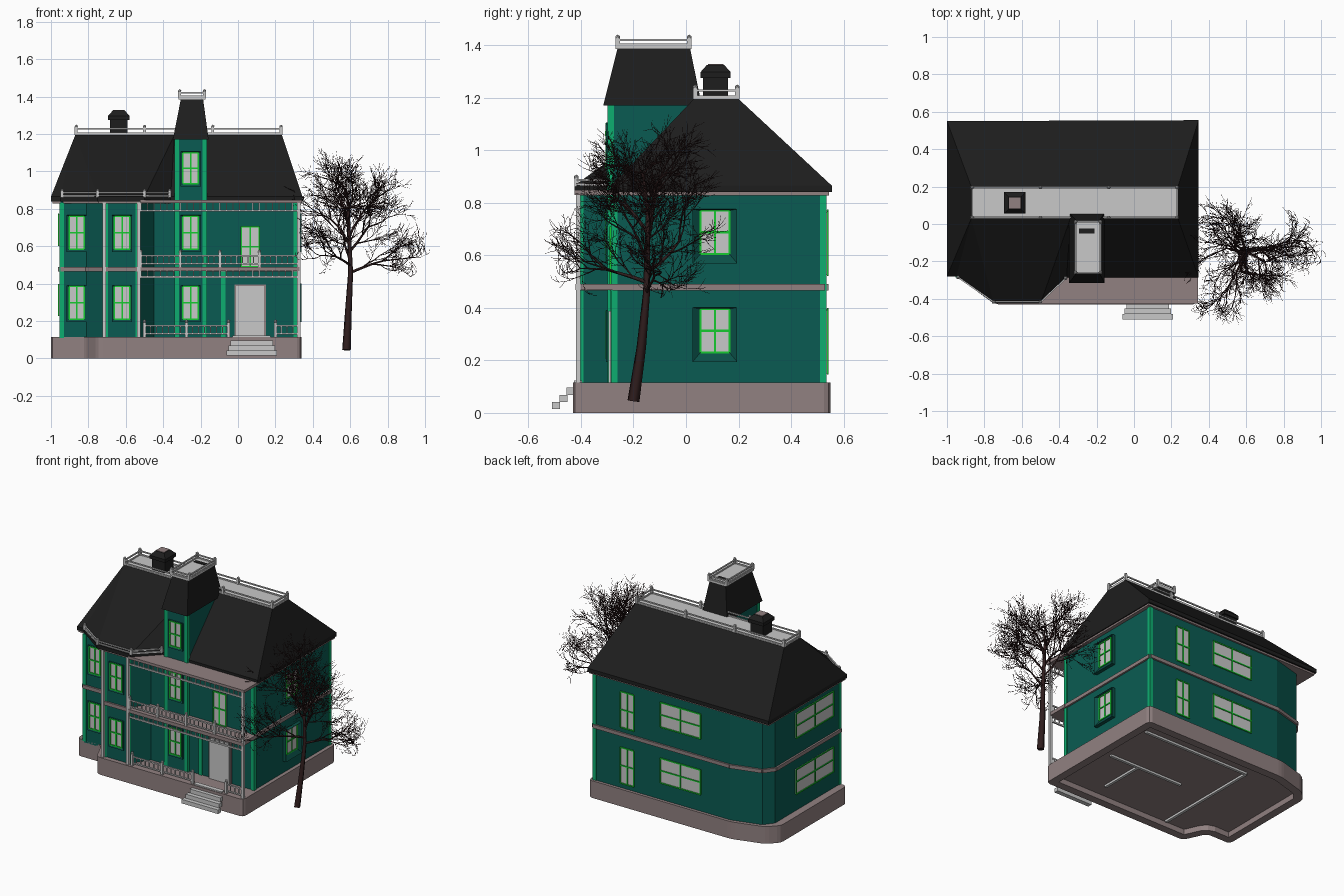
import bpy, bmesh, math, random
from mathutils import Vector, Matrix

if "Cube" in bpy.data.objects:
    bpy.data.objects.remove(bpy.data.objects["Cube"])

COLOURS = {
    "teal siding": (0.003, 0.105, 0.084), "dark teal surround": (0.003, 0.078, 0.062),
    "bright green trim": (0.004, 0.42, 0.16), "sash green": (0.008, 0.6, 0.03),
    "mauve stone": (0.285, 0.22, 0.22), "light grey": (0.58, 0.58, 0.58),
    "black shingle": (0.0125, 0.0125, 0.0125), "dark bark": (0.028, 0.012, 0.012)}
MATS = {}
for label, rgb in COLOURS.items():
    m = bpy.data.materials.new(label)
    m.use_nodes = True
    m.diffuse_color = (*rgb, 1)
    m.node_tree.nodes["Principled BSDF"].inputs["Base Color"].default_value = (*rgb, 1)
    MATS[label] = m


def finish(bm, name, mat):
    bmesh.ops.recalc_face_normals(bm, faces=bm.faces)
    mesh = bpy.data.meshes.new(name)
    bm.to_mesh(mesh)
    bm.free()
    ob = bpy.data.objects.new(name, mesh)
    bpy.context.collection.objects.link(ob)
    mesh.materials.append(MATS[mat])
    return ob


def add_box(bm, lo, hi, frame=Matrix()):
    lo, hi = Vector(lo), Vector(hi)
    size = Matrix.Diagonal((*(hi - lo), 1))
    bmesh.ops.create_cube(bm, size=1, matrix=frame @ Matrix.Translation((lo + hi) / 2) @ size)


def add_bar(bm, p, q, r):
    p, q = Vector(p), Vector(q)
    turn = (q - p).to_track_quat('Z', 'Y').to_matrix().to_4x4()
    add_box(bm, (-r, -r, 0), (r, r, (q - p).length), Matrix.Translation(p) @ turn)


def box(name, mat, lo, hi):
    bm = bmesh.new()
    add_box(bm, lo, hi)
    return finish(bm, name, mat)


def prism_mesh(outline, z0, z1):
    bm = bmesh.new()
    face = bm.faces.new([bm.verts.new((x, y, z0)) for x, y in outline])
    new = bmesh.ops.extrude_face_region(bm, geom=[face])["geom"]
    bmesh.ops.translate(bm, vec=(0, 0, z1 - z0), verts=[v for v in new if isinstance(v, bmesh.types.BMVert)])
    bmesh.ops.recalc_face_normals(bm, faces=bm.faces)
    return bm


def frustum(name, mat, lower, z0, upper, z1):
    """Tapered block between two (x0, y0, x1, y1) rectangles."""
    bm = bmesh.new()
    rings = [[bm.verts.new(c) for c in ((a, b, z), (c_, b, z), (c_, d, z), (a, d, z))]
             for (a, b, c_, d), z in ((lower, z0), (upper, z1))]
    bm.faces.new(rings[0])
    bm.faces.new(rings[1])
    for i in range(4):
        j = (i + 1) % 4
        bm.faces.new((rings[0][i], rings[0][j], rings[1][j], rings[1][i]))
    return finish(bm, name, mat)


# Stone base with a recessed underside
base_line = [(-0.72, 0.55), (-0.93, 0.49), (-1, 0.42), (-1, -0.28), (-0.82, -0.28), (-0.75, -0.43),
             (0.34, -0.43), (0.34, 0.55)]
bm = prism_mesh(base_line, 0, 0.115)
upright = [e for e in bm.edges if abs(e.verts[0].co.z - e.verts[1].co.z) > 0.1]
bmesh.ops.bevel(bm, geom=upright, offset=0.025, segments=2, affect='EDGES', profile=0.5)
floor = [f for f in bm.faces if f.normal.z < -0.9]
bmesh.ops.inset_region(bm, faces=floor, thickness=0.055)
bmesh.ops.inset_region(bm, faces=floor, thickness=0.004, depth=-0.035)
finish(bm, "stone_base", "mauve stone")
bm = bmesh.new()
for p, q in (((-0.56, 0.4), (-0.56, -0.36)), ((-0.56, 0.4), (0.24, 0.4)),
             ((-0.34, 0.04), (0.22, 0.04)), ((0, 0.04), (0, -0.27))):
    add_bar(bm, (*p, 0.03), (*q, 0.03), 0.009)
finish(bm, "floor_joists", "light grey")

# Walls with a projecting bay, and the storey band
wall_line = [(-0.7, 0.53), (-0.9, 0.475), (-0.95, 0.41), (-0.95, -0.28), (-0.81, -0.28), (-0.715, -0.4),
             (-0.53, -0.4), (-0.45, -0.28), (0.315, -0.28), (0.315, 0.53)]
finish(prism_mesh(wall_line, 0.1, 0.84), "house_walls", "teal siding")
bm = bmesh.new()
for p, q in zip(wall_line, wall_line[1:] + wall_line[:1]):
    add_bar(bm, (*p, 0.478), (*q, 0.478), 0.012)
finish(bm, "storey_band", "mauve stone")
box("porch_upper_floor", "mauve stone", (-0.52, -0.42, 0.467), (0.33, -0.27, 0.49))
box("porch_roof", "mauve stone", (-0.52, -0.425, 0.83), (0.343, -0.26, 0.848))

# Tower
box("tower_walls", "teal siding", (-0.335, -0.295, 0.1), (-0.17, 0.04, 1.18))
frustum("tower_roof", "black shingle", (-0.348, -0.315, -0.157, 0.06), 1.17, (-0.305, -0.26, -0.187, 0.015), 1.39)
box("tower_deck", "light grey", (-0.318, -0.268, 1.385), (-0.175, 0.02, 1.398))
box("tower_hatch", "black shingle", (-0.295, -0.05, 1.395), (-0.21, -0.025, 1.402))

# Main hipped roof: each eave point rises to one ridge corner
T = [(-0.87, 0.2), (-0.87, 0.03), (-0.34, 0.03), (0.235, 0.03), (0.235, 0.2)]
eaves = [((-1, 0.55), 0), ((-1, -0.28), 1), ((-0.95, -0.28), 1), ((-0.75, -0.425), 1),
         ((-0.5, -0.425), 2), ((-0.36, -0.285), 2), ((0.345, -0.285), 3), ((0.345, 0.555), 4)]
bm = bmesh.new()
top = [bm.verts.new((*p, 1.195)) for p in T]
rim = [bm.verts.new((*p, 0.865)) for p, _ in eaves]
low = [bm.verts.new((*p, 0.84)) for p, _ in eaves]
bm.faces.new(top)
bm.faces.new(low)
for i in range(len(eaves)):
    j = (i + 1) % len(eaves)
    a, b = eaves[i][1], eaves[j][1]
    bm.faces.new([low[i], low[j], rim[j], rim[i]])
    bm.faces.new([rim[i], rim[j], top[b]] + ([top[a]] if a != b else []))
finish(bm, "main_roof", "black shingle")
soffit = [(x * 0.99 - 0.003, y * 0.98) for (x, y), _ in eaves]
finish(prism_mesh(soffit, 0.828, 0.842), "roof_soffit", "mauve stone")
box("roof_deck", "light grey", (-0.87, 0.03, 1.19), (0.235, 0.2, 1.2))

# Chimney
box("chimney_stack", "black shingle", (-0.685, 0.065, 1.19), (-0.59, 0.16, 1.28))
box("chimney_collar", "black shingle", (-0.695, 0.055, 1.275), (-0.58, 0.17, 1.297))
frustum("chimney_cap", "black shingle", (-0.695, 0.055, -0.58, 0.17), 1.297, (-0.67, 0.08, -0.605, 0.145), 1.325)
box("chimney_flue", "mauve stone", (-0.667, 0.083, 1.32), (-0.608, 0.142, 1.328))


# Railings: rails, knobbed posts and optional balusters along a path
def railing(name, path, z, h, posts, spindle=0, closed=False):
    bm = bmesh.new()
    legs = list(zip(path, path[1:] + path[:1])) if closed else list(zip(path, path[1:]))
    for p, q in legs:
        p, q = Vector((*p, z)), Vector((*q, z))
        for k in (0.3, 1):
            up = Vector((0, 0, h * k))
            add_bar(bm, p + up, q + up, 0.004)
        n = max(1, round((q - p).length / posts))
        for i in range(n + 1):
            c = p.lerp(q, i / n)
            add_bar(bm, c, c + Vector((0, 0, h * 1.3)), 0.008)
            bmesh.ops.create_icosphere(bm, subdivisions=1, radius=0.01,
                                       matrix=Matrix.Translation(c + Vector((0, 0, h * 1.4))))
        n = int((q - p).length / spindle) if spindle else 0
        for i in range(1, n):
            c = p.lerp(q, i / n)
            add_bar(bm, c + Vector((0, 0, h * 0.3)), c + Vector((0, 0, h)), 0.003)
    finish(bm, name, "light grey")


railing("roof_railing", [(-0.865, 0.035), (0.23, 0.035), (0.23, 0.195), (-0.865, 0.195)], 1.195, 0.032, 0.36, closed=True)
railing("tower_railing", [(-0.312, -0.26), (-0.18, -0.26), (-0.18, 0.012), (-0.312, 0.012)], 1.395, 0.025, 0.3, closed=True)
railing("bay_railing", [(-0.94, -0.285), (-0.75, -0.417), (-0.5, -0.417), (-0.365, -0.29)], 0.862, 0.025, 0.24)
railing("balcony_railing", [(-0.52, -0.41), (0.325, -0.41)], 0.488, 0.06, 0.21, 0.03)
railing("porch_railing_long", [(-0.5, -0.41), (-0.05, -0.41)], 0.115, 0.06, 0.22, 0.03)
railing("porch_railing_short", [(0.2, -0.41), (0.325, -0.41)], 0.115, 0.06, 0.2, 0.03)

# Hanging spindle friezes under both porch ceilings
bm = bmesh.new()
for z in (0.435, 0.79):
    p, q = Vector((-0.52, -0.41, z)), Vector((0.325, -0.41, z))
    add_bar(bm, p, q, 0.005)
    for i in range(25):
        c = p.lerp(q, i / 24)
        add_bar(bm, c, c + Vector((0, 0, 0.04)), 0.003)
finish(bm, "porch_friezes", "light grey")
bm = bmesh.new()
for x in (-0.715, -0.53, 0.325):
    add_bar(bm, (x, -0.41, 0.11), (x, -0.41, 0.835), 0.009)
finish(bm, "porch_posts", "light grey")

# Bright corner boards on the house and tower
bm = bmesh.new()
for x, y, z in ((-0.943, -0.273, 0.83), (0.308, 0.523, 0.83), (0.308, -0.273, 0.83),
                (-0.535, -0.392, 0.83), (-0.708, -0.392, 0.83), (-0.08, -0.275, 0.467),
                (-0.328, -0.287, 1.17), (-0.177, -0.287, 1.17)):
    add_bar(bm, (x, y, 0.11), (x, y, z), 0.012)
finish(bm, "corner_boards", "bright green trim")


# Windows: splayed surround, pane and sash bars in the plane of a wall
def window(name, x, y, z, w, h, angle=0, margin=0.013, depth=0.009):
    frame = Matrix.Translation((x, y, z)) @ Matrix.Rotation(math.radians(angle), 4, 'Z')
    a = w / 2
    if margin:
        bm = bmesh.new()
        o, t, b = a + margin, h + 0.006, -margin * 1.2
        rings = [[bm.verts.new(frame @ Vector(c)) for c in ((-s, d, lo), (s, d, lo), (s, d, hi), (-s, d, hi))]
                 for s, d, lo, hi in ((o, 0, b, t), (o, -depth, b, t), (a, -0.004, 0, h))]
        for r, s in zip(rings, rings[1:]):
            for i in range(4):
                j = (i + 1) % 4
                bm.faces.new((r[i], r[j], s[j], s[i]))
        finish(bm, name + "_surround", "dark teal surround")
    bm = bmesh.new()
    add_box(bm, (-a, -0.006, 0), (a, 0.002, h), frame)
    finish(bm, name + "_pane", "light grey")
    bm = bmesh.new()
    for c in (-a, 0, a):
        add_box(bm, (c - 0.004, -0.011, 0), (c + 0.004, -0.005, h), frame)
    for c in (0, h * 0.5, h):
        add_box(bm, (-a, -0.011, c - 0.004), (a, -0.005, c + 0.004), frame)
    finish(bm, name + "_sash", "sash green")


for storey, z in (("lower", 0.21), ("upper", 0.585)):
    window(storey + "_side_front_window", -0.863, -0.281, z, 0.08, 0.175)
    window(storey + "_bay_window", -0.62, -0.401, z, 0.083, 0.175)
    window(storey + "_tower_window", -0.253, -0.296, z, 0.083, 0.175)
    window(storey + "_left_window", 0.316, 0.11, z + 0.02, 0.11, 0.165, 90, 0.03, 0.024)
    window(storey + "_back_tall_window", 0.06, 0.531, z - 0.06, 0.1, 0.24, 180, 0)
    window(storey + "_back_wide_window", -0.335, 0.531, z + 0.02, 0.3, 0.165, 180, 0)
    window(storey + "_right_wide_window", -0.951, 0.0, z + 0.02, 0.4, 0.165, -90, 0)
window("tower_top_window", -0.253, -0.296, 0.935, 0.083, 0.165)
window("balcony_door", 0.065, -0.281, 0.49, 0.095, 0.215, margin=0)

# Front door and steps
box("door_frame", "mauve stone", (-0.02, -0.287, 0.11), (0.15, -0.27, 0.395))
box("front_door", "light grey", (-0.01, -0.295, 0.115), (0.14, -0.28, 0.387))
bm = bmesh.new()
for i in range(4):
    s = 0.135 - 0.011 * i
    add_box(bm, (0.073 - s, -0.51 + 0.028 * i, 0.015 + 0.027 * i), (0.073 + s, -0.48 + 0.028 * i, 0.042 + 0.027 * i))
finish(bm, "front_steps", "light grey")

# Bare tree grown recursively from a leaning trunk
random.seed(7)
curve = bpy.data.curves.new("tree_curve", 'CURVE')
curve.dimensions, curve.bevel_depth, curve.bevel_resolution, curve.use_fill_caps = '3D', 1, 0, True
crown, reach = Vector((0.59, -0.15, 0.79)), Vector((0.37, 0.36, 0.4))


def limb(points, r0, r1):
    s = curve.splines.new('POLY')
    s.points.add(len(points) - 1)
    for i, (sp, p) in enumerate(zip(s.points, points)):
        sp.co, sp.radius = (*p, 1), r0 + (r1 - r0) * i / (len(points) - 1)


def jitter():
    return Vector([random.uniform(-1, 1) for _ in range(3)])


def grow(p, d, length, r, level):
    pts = [p]
    for _ in range(3):
        rel = p - crown
        out = Vector([rel[i] / reach[i] for i in range(3)]).length
        pull = rel.normalized() * max(0, out - 0.95) * -1.2
        d = (d + jitter() * 0.2 + Vector((0, 0, 0.04)) + pull).normalized()
        p = p + d * length / 3
        pts.append(p)
    limb(pts, r, r * 0.55)
    for k in range(4 if level else 0):
        side = (d + jitter() * 0.75).normalized()
        grow(pts[3 - k % 3], side, length * random.uniform(0.62, 0.8), max(r * 0.52, 0.001), level - 1)


trunk = [Vector(c) for c in ((0.58, -0.2, 0.045), (0.59, -0.17, 0.25), (0.602, -0.15, 0.46), (0.59, -0.145, 0.76))]
limb(trunk, 0.024, 0.009)
for i in range(9):
    a, tilt = i * 2.4, 0.1 + 0.15 * i
    start = trunk[3].lerp(trunk[2], i / 8)
    grow(start, Vector((math.cos(a) * math.sin(tilt), math.sin(a) * math.sin(tilt), math.cos(tilt))),
         0.155 + 0.004 * i, 0.008, 4)
source = bpy.data.objects.new("tree_source", curve)
bpy.context.collection.objects.link(source)
mesh = bpy.data.meshes.new_from_object(source.evaluated_get(bpy.context.evaluated_depsgraph_get()))
bpy.data.objects.remove(source)
tree = bpy.data.objects.new("bare_tree", mesh)
bpy.context.collection.objects.link(tree)
mesh.materials.clear()
mesh.materials.append(MATS["dark bark"])
